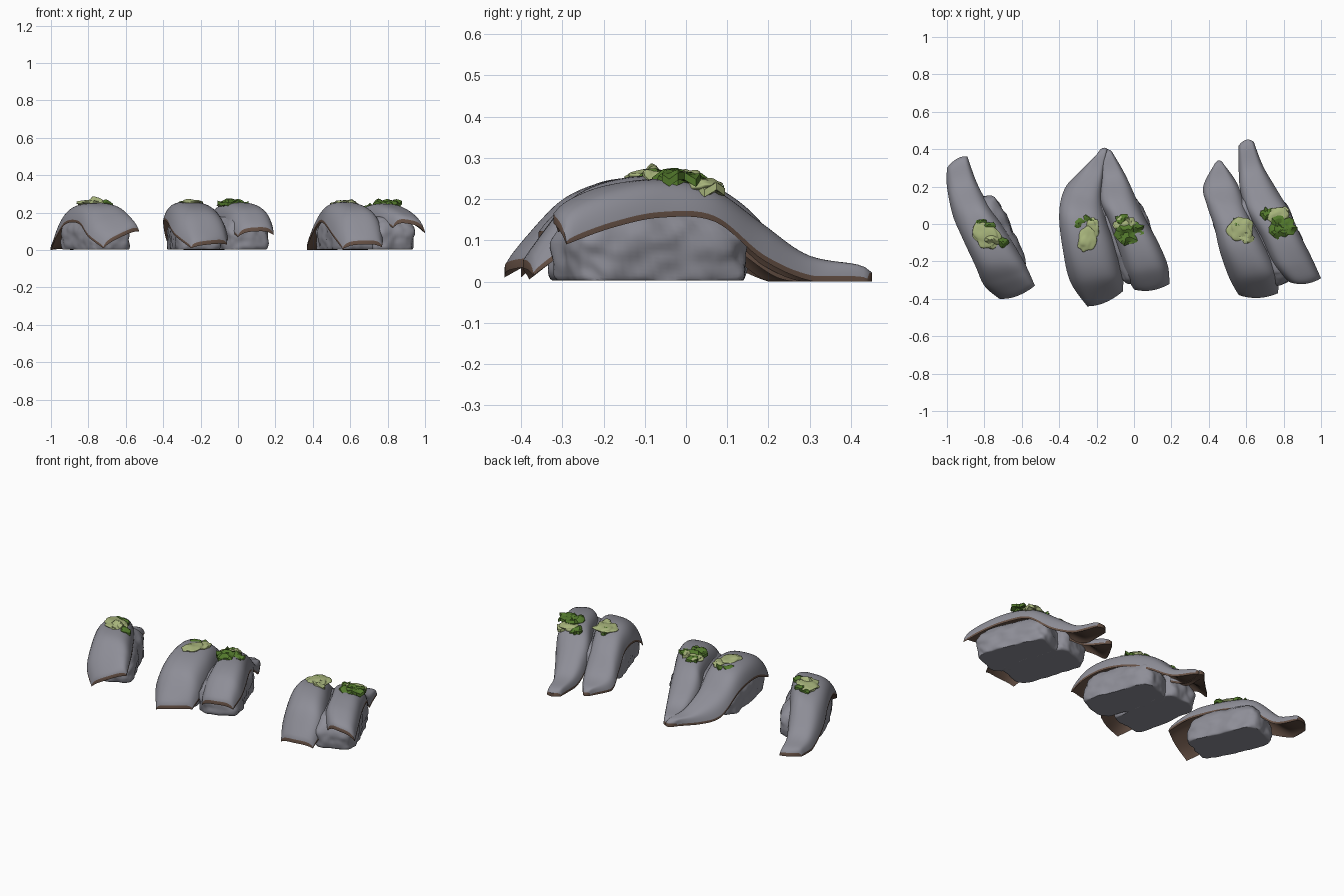
import bpy, bmesh, math, random
from mathutils import Vector, Matrix, noise

if "Cube" in bpy.data.objects:
    bpy.data.objects.remove(bpy.data.objects["Cube"])

random.seed(4)


def material(name, rgb):
    m = bpy.data.materials.new(name)
    m.diffuse_color = (*rgb, 1)
    m.use_nodes = True
    m.node_tree.nodes["Principled BSDF"].inputs["Base Color"].default_value = m.diffuse_color
    return m


GREY = material("grey", (0.27, 0.27, 0.31))
BROWN = material("brown", (0.13, 0.08, 0.058))
DARK_GREEN = material("dark green", (0.085, 0.19, 0.025))
LIGHT_GREEN = material("light green", (0.39, 0.46, 0.2))


def finish(bm, name, mats, angle=50):
    bmesh.ops.recalc_face_normals(bm, faces=bm.faces)
    me = bpy.data.meshes.new(name)
    bm.to_mesh(me)
    bm.free()
    for m in mats:
        me.materials.append(m)
    ob = bpy.data.objects.new(name, me)
    bpy.context.collection.objects.link(ob)
    bpy.ops.object.select_all(action='DESELECT')
    ob.select_set(True)
    bpy.context.view_layer.objects.active = ob
    bpy.ops.object.shade_smooth_by_angle(angle=math.radians(angle))
    return ob


def spline(rows, t):
    """Catmull-Rom through rows, t from 0 to 1."""
    n = len(rows) - 1
    i = min(int(t * n), n - 1)
    f = t * n - i
    quad = [rows[max(0, min(n, i + k))] for k in (-1, 0, 1, 2)]
    return [0.5 * (2 * b + (c - a) * f + (2 * a - 5 * b + 4 * c - d) * f * f
                   + (3 * b - a - 3 * c + d) * f ** 3) for a, b, c, d in zip(*quad)]


def fish_slice(name, rows, nu=48, ns=28, thick=0.043):
    """Draped slab: rows run back to front as left xyz is (0,1,2), crown z 3, right xyz (4,5,6)."""
    bm = bmesh.new()
    top, bottom = [], []
    for i in range(nu + 1):
        u = i / nu
        lx, ly, lz, cz, rx, ry, rz = spline(rows, u)
        e = abs(2 * u - 1)
        trow, brow = [], []
        for j in range(ns + 1):
            s = math.sin((j / ns - 0.5) * math.pi)      # denser towards the edges
            w = (s + 1) / 2
            edge = lz * (1 - w) + rz * w
            lift = max(cz - (lz + rz) / 2, 0)
            z = max(edge + lift * (1 - abs(s) ** 3.2), 0.0)
            th = thick * (1 - 0.68 * abs(s) ** 10) * (1 - 0.5 * e ** 20)
            # ends bow outwards a little in plan, rounding the corners
            bow = 0.02 * (1 - s * s) * (2 * u - 1) * e ** 10
            x, y = lx * (1 - w) + rx * w, ly * (1 - w) + ry * w - bow
            brow.append(bm.verts.new((x, y, z)))
            trow.append(bm.verts.new((x, y, z + th)))
        top.append(trow)
        bottom.append(brow)
    for i in range(nu):
        for j in range(ns):
            bm.faces.new((top[i][j], top[i][j+1], top[i+1][j+1], top[i+1][j]))
            f = bm.faces.new((bottom[i][j], bottom[i+1][j], bottom[i+1][j+1], bottom[i][j+1]))
            f.material_index = 1
        for j in (0, ns):
            f = bm.faces.new((top[i][j], top[i+1][j], bottom[i+1][j], bottom[i][j]))
            f.material_index = 1
    for i in (0, nu):
        for j in range(ns):
            f = bm.faces.new((top[i][j], top[i][j+1], bottom[i][j+1], bottom[i][j]))
            f.material_index = 1
    return finish(bm, name, [GREY, BROWN])


def rice_block(name, x, y, turn, half=(0.125, 0.225)):
    """Lumpy rounded block with a flat base, narrowing to the top."""
    bm = bmesh.new()
    bmesh.ops.create_cube(bm, size=2)
    bmesh.ops.subdivide_edges(bm, edges=bm.edges, cuts=21, use_grid_fill=True)
    rot = Matrix.Rotation(turn, 3, 'Z')
    for v in bm.verts:
        c = v.co
        r = sum(abs(k) ** 5 for k in c) ** 0.2
        tz = c.z / r
        taper = 1 - 0.28 * max(tz, 0) ** 2
        p = Vector((tz and c.x / r * half[0] * taper, c.y / r * half[1] * taper, tz * 0.105))
        p = rot @ p + Vector((x, y, 0.08))
        bump = noise.noise(p * 16) * 0.010 + noise.noise(p * 32) * 0.005
        p += (rot @ Vector((c.x, c.y, 0))) * bump
        p.z = max(p.z, 0.002)
        v.co = p
    return finish(bm, name, [GREY], 60)


def paste(name, x, y, z, rx, ry, turn):
    """Flattened lumpy dab of light paste."""
    bm = bmesh.new()
    bmesh.ops.create_icosphere(bm, subdivisions=4, radius=1)
    rot = Matrix.Rotation(turn, 3, 'Z')
    for v in bm.verts:
        k = 1 + 0.3 * noise.noise(v.co * 1.6 + Vector((x * 9, y * 9, 0)))
        v.co = rot @ Vector((v.co.x * rx * k, v.co.y * ry * k, v.co.z * 0.018 * k)) + Vector((x, y, z))
    return finish(bm, name, [LIGHT_GREEN], 60)


def herb(name, x, y, z, radius, mat=DARK_GREEN):
    """Crumpled chopped leaf: a ragged disc with thickness."""
    bm = bmesh.new()
    rings, seg = 4, 14
    layers = []
    rag = [random.uniform(0.7, 1.15) for _ in range(seg)]
    seed = Vector((random.uniform(0, 50), random.uniform(0, 50), 0))
    for dz in (0.006, -0.012):
        grid = []
        for r in range(1, rings + 1):
            ring = []
            for k in range(seg):
                a = math.tau * k / seg
                d = radius * r / rings * rag[k]
                p = Vector((math.cos(a) * d, math.sin(a) * d, 0))
                h = noise.noise(p * 28 + seed) * 0.022 - 0.012 * (r / rings) ** 2
                ring.append(bm.verts.new((x + p.x, y + p.y, z + h + dz)))
            grid.append(ring)
        bm.faces.new(grid[0])
        for a, b in zip(grid, grid[1:]):
            for k in range(seg):
                bm.faces.new((a[k], a[(k+1) % seg], b[(k+1) % seg], b[k]))
        layers.append(grid[-1])
    for k in range(seg):
        bm.faces.new((layers[0][k], layers[0][(k+1) % seg], layers[1][(k+1) % seg], layers[1][k]))
    return finish(bm, name, [mat], 30)


# Fish slices, each from the tail on the table to the front tip
fish_slice("fish_far_left", [
    (-1.0, .30, 0, .005, -.89, .36, 0), (-1.0, .20, 0, .04, -.84, .22, .02),
    (-.97, .05, .07, .17, -.77, .09, .13), (-.92, -.07, .14, .205, -.69, -.03, .16),
    (-.85, -.22, .14, .20, -.60, -.18, .15), (-.80, -.33, .07, .14, -.56, -.26, .13),
    (-.72, -.40, .01, .07, -.53, -.33, .10)])
fish_slice("fish_middle_left", [
    (-.20, .37, 0, 0, -.14, .40, 0), (-.28, .29, 0, .02, -.16, .27, .01),
    (-.37, .19, .03, .10, -.17, .14, .07), (-.40, .05, .14, .20, -.15, .03, .14),
    (-.38, -.14, .15, .21, -.10, -.12, .14), (-.34, -.31, .08, .16, -.06, -.27, .08),
    (-.25, -.44, .01, .03, -.06, -.36, .03)])
fish_slice("fish_middle_right", [
    (-.18, .36, 0, 0, -.12, .39, 0), (-.18, .24, .01, .03, -.05, .27, .01),
    (-.18, .12, .10, .15, .01, .14, .09), (-.14, .03, .15, .20, .06, .03, .14),
    (-.09, -.12, .15, .21, .13, -.10, .15), (-.05, -.26, .11, .18, .18, -.22, .12),
    (0, -.35, .07, .10, .19, -.32, .08)])
fish_slice("fish_right_inner", [
    (.43, .32, 0, 0, .48, .32, 0), (.37, .20, 0, .03, .55, .22, .01),
    (.39, .10, .07, .14, .60, .09, .10), (.43, -.02, .14, .20, .64, 0, .14),
    (.46, -.15, .14, .21, .71, -.13, .14), (.51, -.29, .07, .16, .77, -.26, .09),
    (.56, -.38, .005, .03, .77, -.37, .015)])
fish_slice("fish_right_outer", [
    (.56, .42, 0, 0, .64, .44, 0), (.56, .28, 0, .02, .69, .31, 0),
    (.57, .17, .05, .10, .76, .19, .05), (.61, .06, .14, .18, .83, .07, .145),
    (.68, -.07, .16, .205, .89, -.06, .155), (.75, -.22, .15, .185, .95, -.18, .13),
    (.83, -.31, .12, .14, 1.0, -.29, .09)])

# Rice under each slice
for name, x, y, turn in (("far_left", -.765, -.08, .43), ("middle_left", -.235, -.10, .15),
                         ("middle_right", -.015, -.09, .38), ("right_inner", .585, -.10, .32),
                         ("right_outer", .765, -.09, .4)):
    rice_block("rice_" + name, x, y, turn)

# Light paste dabs: x, y, z, radii, turn
for i, d in enumerate(((-.79, -.065, .25, .08, .06, -.6), (-.25, -.08, .253, .05, .065, -.4),
                       (-.22, -.02, .248, .035, .05, 0), (-.06, .0, .245, .05, .04, .5),
                       (.57, -.03, .25, .065, .07, 0), (.77, .04, .232, .06, .045, 0))):
    paste(f"paste_{i}", *d)

# Chopped dark leaves: x, y, z, radius
for i, d in enumerate(((-.81, 0, .255, .035), (-.77, -.015, .26, .03), (-.70, -.10, .255, .03),
                       (-.29, 0, .255, .035), (-.25, .02, .25, .03),
                       (-.04, -.06, .262, .065), (-.06, .02, .258, .04), (.01, -.03, .258, .045),
                       (.55, .01, .262, .025), (.78, -.02, .258, .06), (.82, -.02, .262, .05),
                       (.71, .055, .237, .035))):
    herb(f"herb_{i}", *d)
for i, d in enumerate(((-.76, -.09, .268, .04), (-.02, .01, .266, .03), (.60, -.07, .262, .04),
                       (.80, .06, .236, .035))):
    herb(f"pale_herb_{i}", *d, LIGHT_GREEN)
